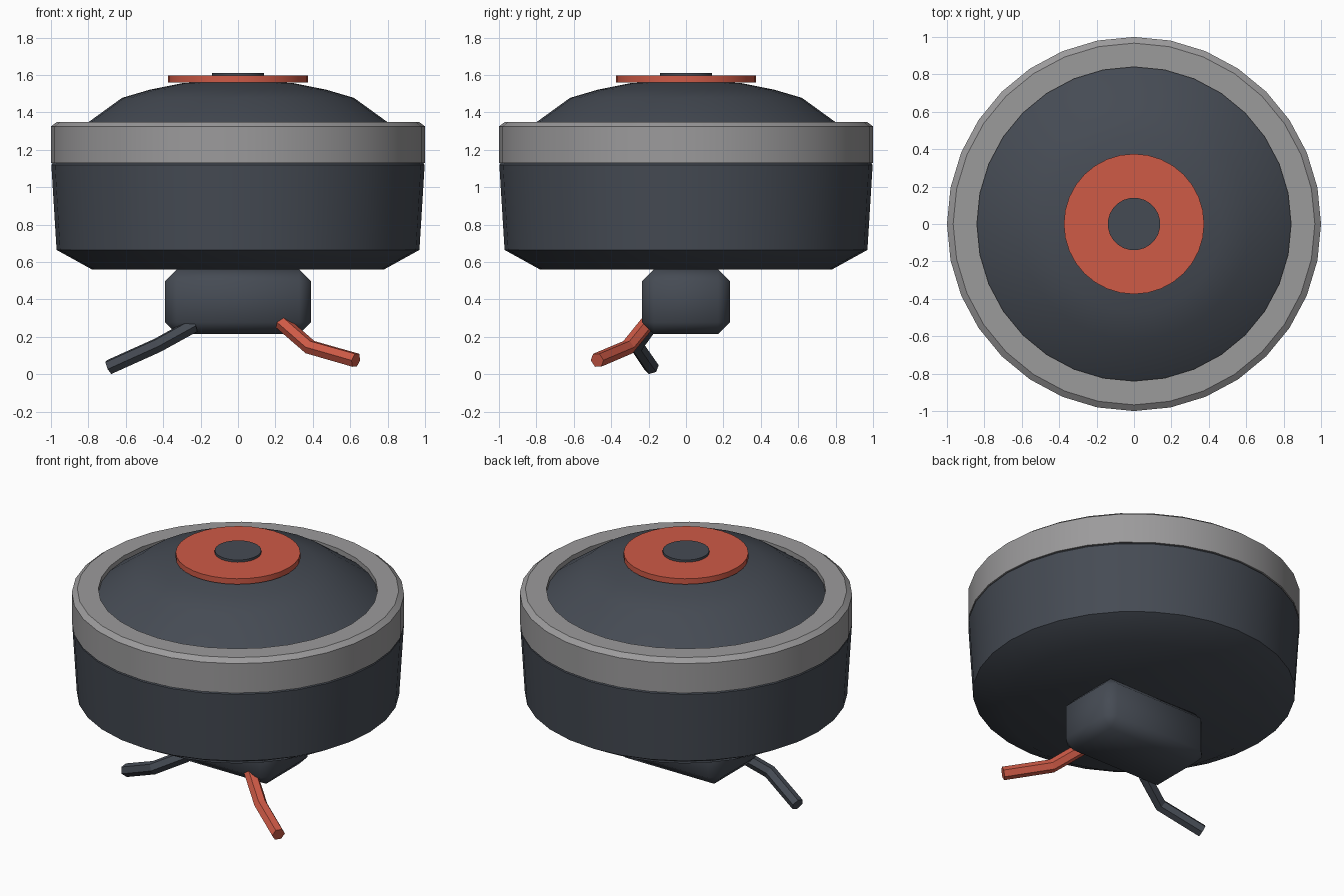
import bpy
import bmesh
import math
from mathutils import Matrix, Vector

SIDES = 32

cube = bpy.data.objects.get("Cube")
if cube:
    bpy.data.objects.remove(cube, do_unlink=True)


def material(name, rgb):
    mat = bpy.data.materials.new(name)
    mat.use_nodes = True
    colour = (*rgb, 1)
    mat.diffuse_color = colour
    bsdf = mat.node_tree.nodes["Principled BSDF"]
    bsdf.inputs["Base Color"].default_value = colour
    bsdf.inputs["Roughness"].default_value = 0.6
    return mat


dark = material("dark slate", (0.06, 0.07, 0.088))
grey = material("metal grey", (0.33, 0.325, 0.33))
red = material("warm red", (0.62, 0.103, 0.062))


def select_only(ob):
    bpy.ops.object.select_all(action="DESELECT")
    ob.select_set(True)
    bpy.context.view_layer.objects.active = ob


def finish(name, bm, mat, angle):
    bmesh.ops.recalc_face_normals(bm, faces=bm.faces)
    mesh = bpy.data.meshes.new(name)
    bm.to_mesh(mesh)
    bm.free()
    mesh.materials.append(mat)
    ob = bpy.data.objects.new(name, mesh)
    bpy.context.collection.objects.link(ob)
    select_only(ob)
    bpy.ops.object.shade_smooth_by_angle(angle=math.radians(angle))
    return ob


def lathe(name, profile, mat, closed=False, angle=32):
    """Turn a (radius, height) profile around z; open profiles get end caps."""
    bm = bmesh.new()
    rings = []
    for r, z in profile:
        rings.append([bm.verts.new((r * math.cos(a), r * math.sin(a), z))
                      for a in (math.tau * i / SIDES for i in range(SIDES))])
    pairs = list(zip(rings, rings[1:]))
    if closed:
        pairs.append((rings[-1], rings[0]))
    else:
        bm.faces.new(rings[0])
        bm.faces.new(rings[-1])
    for low, high in pairs:
        for i in range(SIDES):
            j = (i + 1) % SIDES
            bm.faces.new((low[i], low[j], high[j], high[i]))
    return finish(name, bm, mat, angle)


# Housing, rim and dome
lathe("housing", [(0.78, 0.56), (0.97, 0.665), (0.998, 1.12), (0.985, 1.135)], dark)
lathe("rim_ring", [(0.84, 1.13), (1.0, 1.13), (1.0, 1.325), (0.967, 1.35),
                   (0.84, 1.35)], grey, closed=True)
lathe("dome", [(0.85, 1.2), (0.845, 1.315), (0.62, 1.478), (0.47, 1.522),
               (0.3, 1.556), (0.1, 1.57)], dark, angle=40)

# Top badge discs
lathe("top_disc", [(0.375, 1.56), (0.375, 1.597)], red)
lathe("centre_cap", [(0.14, 1.58), (0.14, 1.612)], dark)

# Terminal block under the housing
bm = bmesh.new()
bmesh.ops.create_cube(bm, size=1, matrix=Matrix.Translation((0, 0, 0.388))
                      @ Matrix.Diagonal((0.78, 0.47, 0.346, 1)))
bmesh.ops.bevel(bm, geom=bm.edges[:], offset=0.063, segments=1, affect="EDGES")
finish("terminal_block", bm, dark, 50)


# Bent hexagonal leads
def lead(name, points, mat):
    curve = bpy.data.curves.new(name, "CURVE")
    curve.dimensions = "3D"
    curve.bevel_depth = 0.041
    curve.bevel_resolution = 1
    curve.use_fill_caps = True
    spline = curve.splines.new("POLY")
    spline.points.add(len(points) - 1)
    for p, co in zip(spline.points, points):
        p.co = (*co, 1)
    spline.use_smooth = False
    curve.materials.append(mat)
    ob = bpy.data.objects.new(name, curve)
    bpy.context.collection.objects.link(ob)
    select_only(ob)
    bpy.ops.object.convert(target="MESH")


lead("left_lead", [(0.23, -0.2, 0.28), (0.385, -0.31, 0.145), (0.63, -0.475, 0.075)], red)
lead("right_lead", [(-0.24, -0.19, 0.26), (-0.43, -0.265, 0.155), (-0.69, -0.185, 0.038)], dark)
